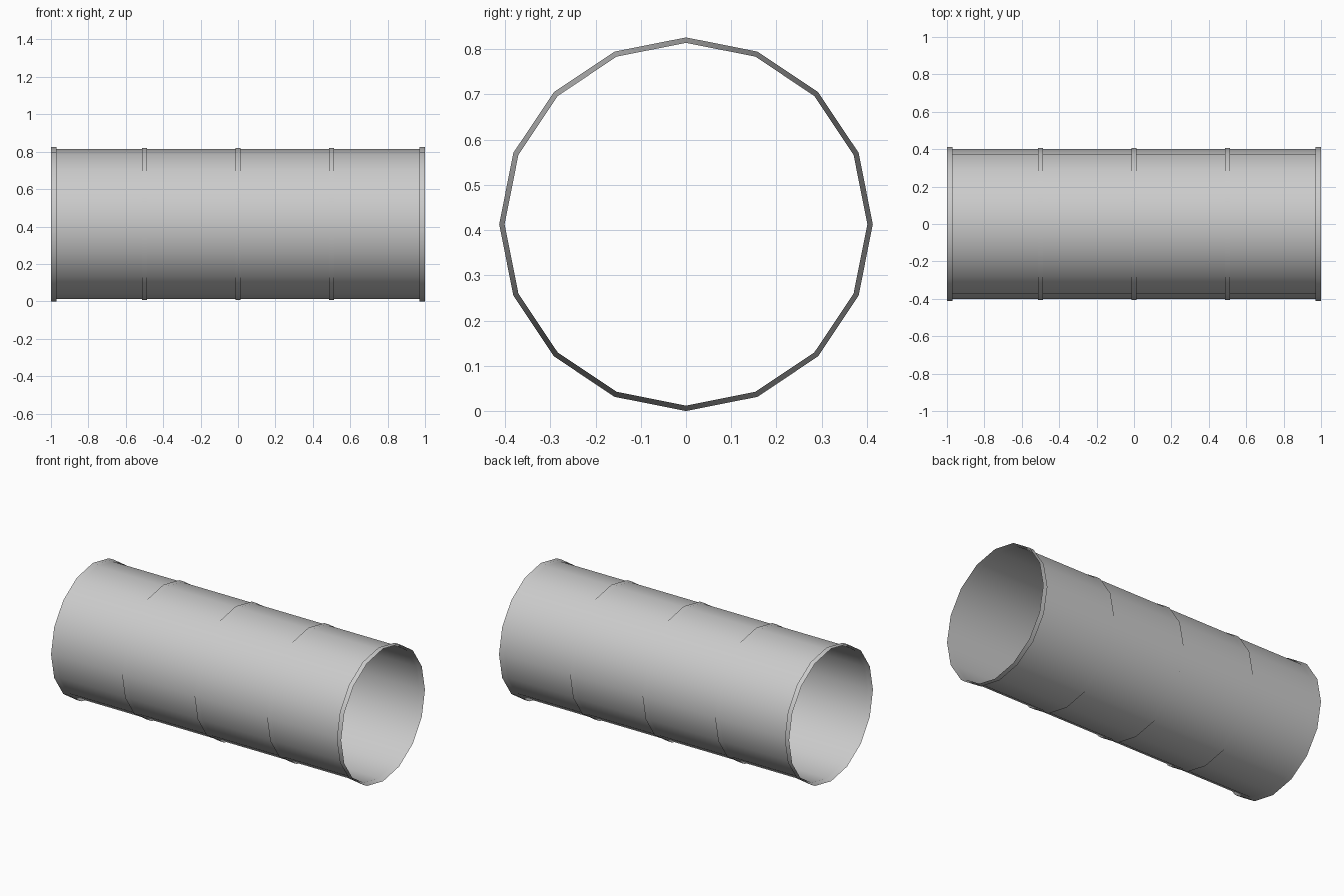
import bpy, bmesh
from math import sin, cos, pi
from mathutils import Vector

if "Cube" in bpy.data.objects:
    bpy.data.objects.remove(bpy.data.objects["Cube"], do_unlink=True)

SIDES = 16
TUBE_R, RIB_R, RIM_R = 0.401, 0.407, 0.413
RIB_HALF, RIM_WIDTH = 0.014, 0.03

steel = bpy.data.materials.new("grey_steel")
steel.use_nodes = True
grey = (0.6, 0.6, 0.6, 1.0)
steel.diffuse_color = grey
steel.node_tree.nodes["Principled BSDF"].inputs["Base Color"].default_value = grey

# Profile along the tube: rim, three pressed ribs, rim
profile = [(-1, RIM_R), (-1 + RIM_WIDTH, RIM_R), (-1 + RIM_WIDTH, TUBE_R)]
for x in (-0.5, 0, 0.5):
    profile += [(x - RIB_HALF, TUBE_R), (x - RIB_HALF, RIB_R),
                (x + RIB_HALF, RIB_R), (x + RIB_HALF, TUBE_R)]
profile += [(1 - RIM_WIDTH, TUBE_R), (1 - RIM_WIDTH, RIM_R), (1, RIM_R)]

# Sheet-metal shell: one ring of points per profile step, open at both ends
bm = bmesh.new()
angles = [2 * pi * i / SIDES for i in range(SIDES)]
rings = [[bm.verts.new((x, r * sin(a), r * cos(a))) for a in angles]
         for x, r in profile]
for near, far in zip(rings, rings[1:]):
    for i in range(SIDES):
        j = (i + 1) % SIDES
        bm.faces.new((near[i], near[j], far[j], far[i])).smooth = True

# Make the faces point away from the tube's axis
tube_face = max(bm.faces, key=lambda f: f.calc_area())
tube_face.normal_update()
centre = tube_face.calc_center_median()
if tube_face.normal.dot(Vector((0, centre.y, centre.z))) < 0:
    bmesh.ops.reverse_faces(bm, faces=bm.faces[:])

mesh = bpy.data.meshes.new("ribbed_pipe")
bm.to_mesh(mesh)
bm.free()
mesh.materials.append(steel)

# Radial normals keep the shading even along the length
mesh.normals_split_custom_set_from_vertices(
    [Vector((0, v.co.y, v.co.z)).normalized() for v in mesh.vertices])

pipe = bpy.data.objects.new("ribbed_pipe", mesh)
pipe.location.z = RIM_R
bpy.context.collection.objects.link(pipe)
